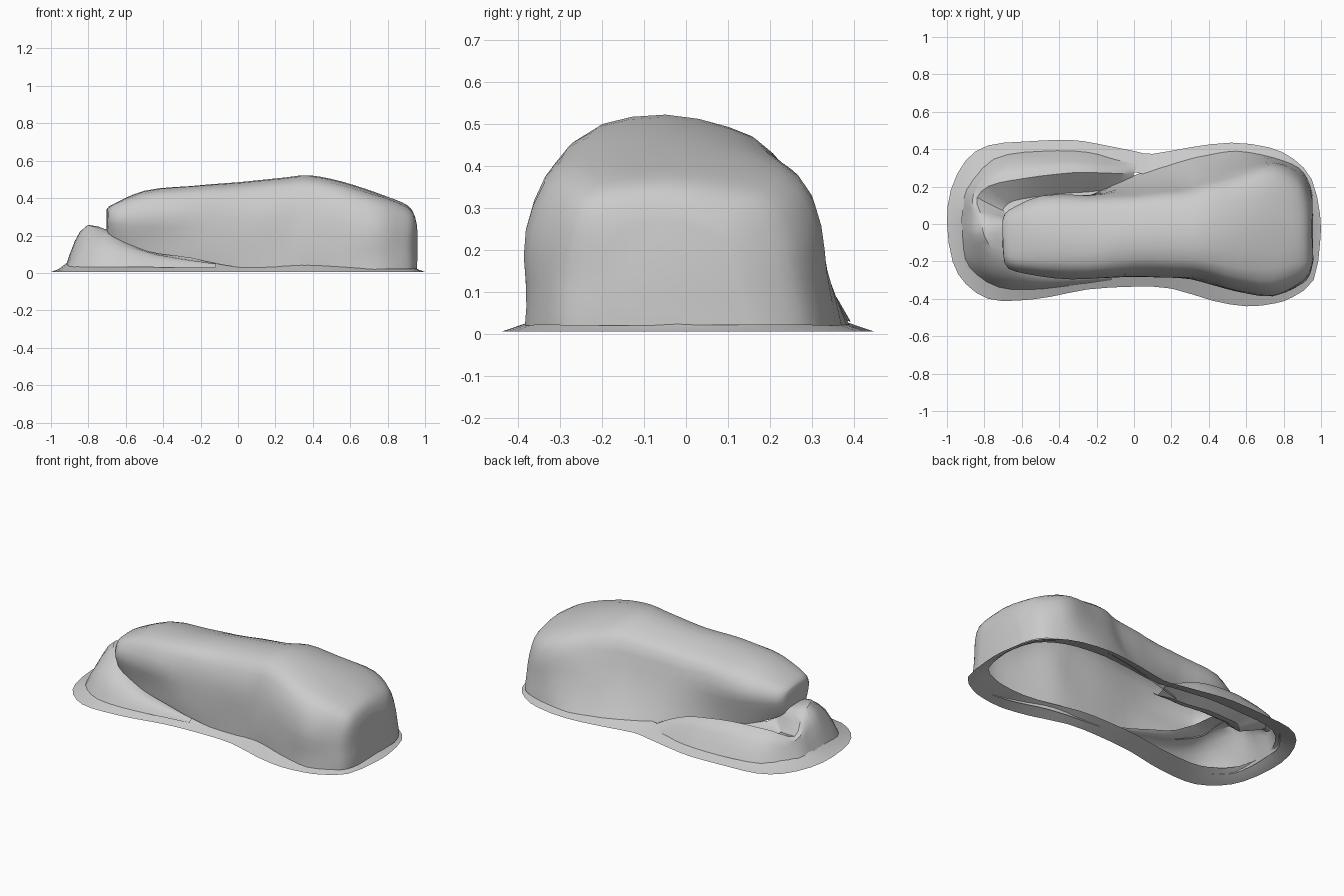
import bpy
import bmesh
from mathutils import Vector, noise


def spline(pts, closed=False, steps=2):
    """Catmull-Rom refinement of a list of points."""
    n, out = len(pts), []
    pick = (lambda i: pts[i % n]) if closed else (lambda i: pts[max(0, min(n - 1, i))])
    for i in range(n if closed else n - 1):
        a, b, c, d = (Vector(pick(i + k)) for k in (-1, 0, 1, 2))
        for s in range(steps):
            t = s / steps
            out.append(0.5 * (2 * b + (c - a) * t + (2 * a - 5 * b + 4 * c - d) * t * t
                              + (3 * b - a - 3 * c + d) * t ** 3))
    return out if closed else out + [Vector(pts[-1])]


def loft(name, rows, closed=False, caps=(), rough=0.0):
    """Skin rows of points into an open shell, with optional end caps."""
    bm = bmesh.new()
    grid = [[bm.verts.new(p) for p in r] for r in rows]
    n = len(grid)
    for i in range(n if closed else n - 1):
        r, q = grid[i], grid[(i + 1) % n]
        for j in range(len(r) - 1):
            bm.faces.new((r[j], r[j + 1], q[j + 1], q[j]))
    for c in caps:
        bm.faces.new(grid[c])
    bmesh.ops.recalc_face_normals(bm, faces=bm.faces)
    # Gentle rocky unevenness, fading out at the ground and the ridge line
    for v in bm.verts:
        fade = max(0, min(1, v.co.z / 0.1, (0.5 - v.co.z) / 0.1))
        v.co += noise.noise_vector(v.co * 5) * rough * fade
    mesh = bpy.data.meshes.new(name)
    bm.to_mesh(mesh)
    bm.free()
    ob = bpy.data.objects.new(name, mesh)
    bpy.context.collection.objects.link(ob)
    bpy.context.view_layer.objects.active = ob
    ob.select_set(True)
    bpy.ops.object.shade_smooth_by_angle(angle=0.6)
    ob.select_set(False)


# Main boulder: x, front y, back y, back base y, top z, bottom z, undercut
stations = [
    (-0.705, -0.15, 0.02, 0.02, 0.34, 0.23, 0.2),
    (-0.67, -0.24, 0.08, 0.07, 0.37, 0.19, 0.25),
    (-0.50, -0.285, 0.16, 0.15, 0.44, 0.12, 0.2),
    (-0.25, -0.30, 0.155, 0.17, 0.465, 0.08, 0.1),
    (0.00, -0.28, 0.175, 0.26, 0.485, 0.03, 0.0),
    (0.25, -0.29, 0.20, 0.34, 0.51, 0.02, 0.0),
    (0.38, -0.31, 0.24, 0.37, 0.522, 0.02, 0.0),
    (0.55, -0.36, 0.285, 0.39, 0.49, 0.02, 0.0),
    (0.74, -0.385, 0.335, 0.355, 0.43, 0.02, 0.0),
    (0.88, -0.33, 0.27, 0.30, 0.375, 0.02, 0.0),
    (0.935, -0.28, 0.18, 0.22, 0.33, 0.02, 0.0),
    (0.955, -0.20, 0.12, 0.15, 0.27, 0.02, 0.0),
]
# Half-arch section: sideways position, height
arch = [(-1, 0), (-1, 0.25), (-0.99, 0.55), (-0.86, 0.82), (-0.6, 0.955), (-0.05, 1),
        (0.5, 0.94), (0.84, 0.83), (0.99, 0.58), (0.99, 0.3), (1, 0)]
rows = []
for x, yf, yb, base, top, bottom, tuck in spline(stations, steps=3):
    mid, half = (yf + yb) / 2, (yb - yf) / 2
    row = []
    for t, h in arch:
        low = max(0, 1 - h / 0.5)
        y = mid + t * half * (1 - tuck * low)
        if t > 0:
            y += (base - yb) * low
        row.append((x, y, bottom + (top - bottom) * h))
    rows.append(spline(row))
loft("main_boulder", rows, caps=(0, -1), rough=0.012)

# Ground skirt: thin rim rising slightly towards the boulder
rim = [(-1, 0), (-0.98, 0.18), (-0.9, 0.34), (-0.78, 0.42), (-0.6, 0.44), (-0.35, 0.45),
       (-0.2, 0.43), (0, 0.39), (0.1, 0.375), (0.3, 0.41), (0.52, 0.435), (0.72, 0.41),
       (0.85, 0.35), (0.95, 0.24), (0.995, 0.05), (0.995, -0.1), (0.96, -0.3),
       (0.85, -0.39), (0.75, -0.425), (0.6, -0.44), (0.42, -0.41), (0.2, -0.345),
       (0, -0.335), (-0.25, -0.35), (-0.45, -0.39), (-0.63, -0.41), (-0.78, -0.4),
       (-0.9, -0.32), (-0.97, -0.2)]
loft("ground_skirt", [[(x, y, 0.005), (x * 0.96, y * 0.9, 0.02), (x * 0.92, y * 0.71, 0.05)]
                      for x, y in spline(rim, closed=True)], closed=True)

# Low ridge wrapped round the left end: foot, crest and inner edge (x, y, z each)
ridge = [
    ((0.02, 0.32, 0.03), (0.0, 0.27, 0.05), (0.0, 0.16, 0.06)),
    ((-0.10, 0.345, 0.03), (-0.11, 0.275, 0.11), (-0.11, 0.13, 0.08)),
    ((-0.25, 0.385, 0.03), (-0.25, 0.28, 0.16), (-0.25, 0.10, 0.10)),
    ((-0.50, 0.39, 0.03), (-0.50, 0.26, 0.185), (-0.48, 0.08, 0.13)),
    ((-0.75, 0.345, 0.03), (-0.72, 0.22, 0.185), (-0.60, 0.06, 0.15)),
    ((-0.90, 0.19, 0.03), (-0.84, 0.14, 0.14), (-0.62, 0.03, 0.18)),
    ((-0.92, 0.05, 0.03), (-0.81, 0.04, 0.22), (-0.63, 0.0, 0.22)),
    ((-0.92, -0.09, 0.03), (-0.80, -0.06, 0.26), (-0.62, -0.05, 0.23)),
    ((-0.88, -0.23, 0.03), (-0.73, -0.18, 0.22), (-0.58, -0.14, 0.21)),
    ((-0.72, -0.34, 0.03), (-0.62, -0.25, 0.16), (-0.53, -0.16, 0.18)),
    ((-0.48, -0.345, 0.03), (-0.44, -0.28, 0.10), (-0.40, -0.2, 0.12)),
    ((-0.12, -0.30, 0.03), (-0.12, -0.28, 0.05), (-0.12, -0.25, 0.06)),
]
columns = []
for foot, crest, inner in ridge:
    f, c, i = Vector(foot), Vector(crest), Vector(inner)
    shoulder = f.lerp(c, 0.45) + Vector((0, 0, 0.2 * (c.z - f.z)))
    groove = c.lerp(i, 0.6)
    groove.z = min(c.z, i.z) - (0.03 if f.y > 0.1 else 0.0)
    columns.append([f, shoulder, c, groove, i])
refined = [spline(list(line), steps=3) for line in zip(*columns)]
loft("left_ridge", [spline(list(r)) for r in zip(*refined)], rough=0.012)
